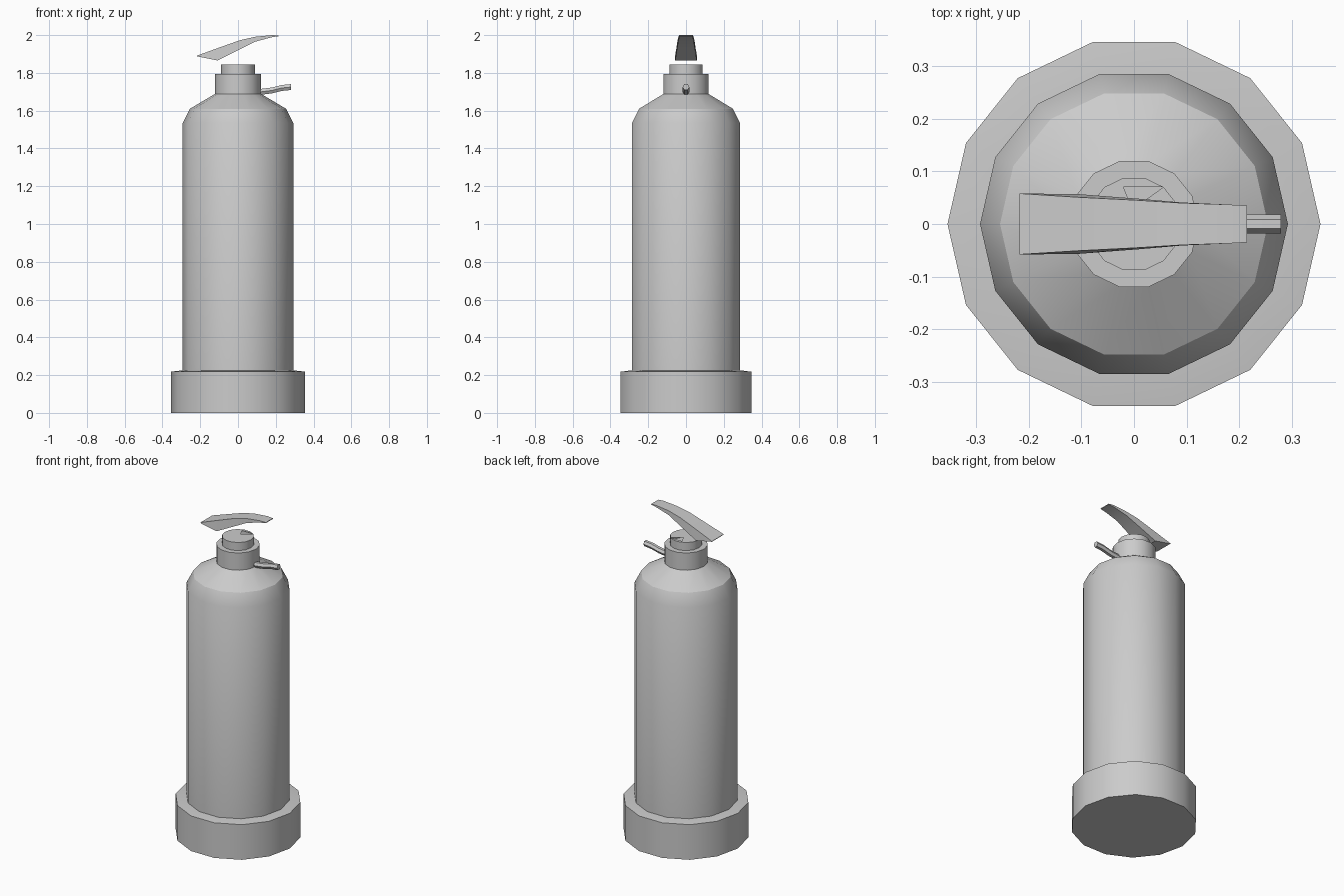
import bpy, bmesh, math
from mathutils import Vector

if "Cube" in bpy.data.objects:
    bpy.data.objects.remove(bpy.data.objects["Cube"])

SIDES = 14

grey = bpy.data.materials.new("plain grey")
grey.use_nodes = True
grey.diffuse_color = (0.6, 0.6, 0.6, 1)
grey.node_tree.nodes["Principled BSDF"].inputs["Base Color"].default_value = (0.6, 0.6, 0.6, 1)


def finish(name, bm, angle=30):
    bmesh.ops.recalc_face_normals(bm, faces=bm.faces)
    mesh = bpy.data.meshes.new(name)
    bm.to_mesh(mesh)
    bm.free()
    obj = bpy.data.objects.new(name, mesh)
    bpy.context.collection.objects.link(obj)
    mesh.materials.append(grey)
    bpy.ops.object.select_all(action='DESELECT')
    obj.select_set(True)
    bpy.context.view_layer.objects.active = obj
    bpy.ops.object.shade_smooth_by_angle(angle=math.radians(angle))
    return obj


def loft(bm, rings):
    """Skin a list of closed rings and cap both ends."""
    rows = [[bm.verts.new(p) for p in ring] for ring in rings]
    n = len(rows[0])
    for a, b in zip(rows, rows[1:]):
        for i in range(n):
            j = (i + 1) % n
            bm.faces.new((a[i], a[j], b[j], b[i]))
    bm.faces.new(rows[0])
    bm.faces.new(rows[-1])
    return rows


def circle(r, z):
    step = math.tau / SIDES
    return [(r * math.cos(i * step), r * math.sin(i * step), z) for i in range(SIDES)]


def turned(name, profile):
    bm = bmesh.new()
    loft(bm, [circle(r, z) for r, z in profile])
    return finish(name, bm)


# Turned parts
turned("base", [(0.355, 0), (0.355, 0.218), (0.29, 0.226)])
turned("tank", [(0.293, 0.2), (0.293, 1.535), (0.255, 1.61), (0.12, 1.69)])
turned("neck_collar", [(0.123, 1.685), (0.123, 1.795)])

# Cap with a small triangular opening in its top
bm = bmesh.new()
rim = loft(bm, [circle(0.09, 1.79), circle(0.09, 1.845)])[1]
bm.faces.ensure_lookup_table()
bm.faces.remove(bm.faces[-1])
corner = rim[2]
apex = bm.verts.new((-0.003, 0.028, 1.845))
inner = bm.verts.new((-0.02, 0.07, 1.845))
bm.faces.new([corner, rim[3], rim[4], inner])
bm.faces.new([inner] + rim[4:9] + [apex])
bm.faces.new([apex] + rim[8:] + rim[:3])
finish("cap", bm)

# Squeeze lever: x, top height, top half width, bottom height, bottom half width
bm = bmesh.new()
sections = [
    (-0.218, 1.891, 0.058, 1.888, 0.058),
    (-0.108, 1.931, 0.051, 1.866, 0.057),
    (0.01, 1.973, 0.045, 1.925, 0.048),
    (0.09, 1.991, 0.040, 1.965, 0.041),
    (0.18, 2.0, 0.037, 1.989, 0.037),
    (0.215, 1.998, 0.035, 1.994, 0.035),
]
loft(bm, [[(x, -tw, t), (x, tw, t), (x, bw, b), (x, -bw, b)]
          for x, t, tw, b, bw in sections])
finish("squeeze_lever", bm)

# Side nozzle: a short bent hexagonal tube
bm = bmesh.new()
path = [(0.1, 1.697), (0.18, 1.707), (0.23, 1.72), (0.28, 1.725)]
rings = []
for x, z in path:
    rings.append([(x, 0.018 * math.cos(k * math.tau / 6), z + 0.018 * math.sin(k * math.tau / 6))
                  for k in range(6)])
loft(bm, rings)
finish("side_nozzle", bm)
